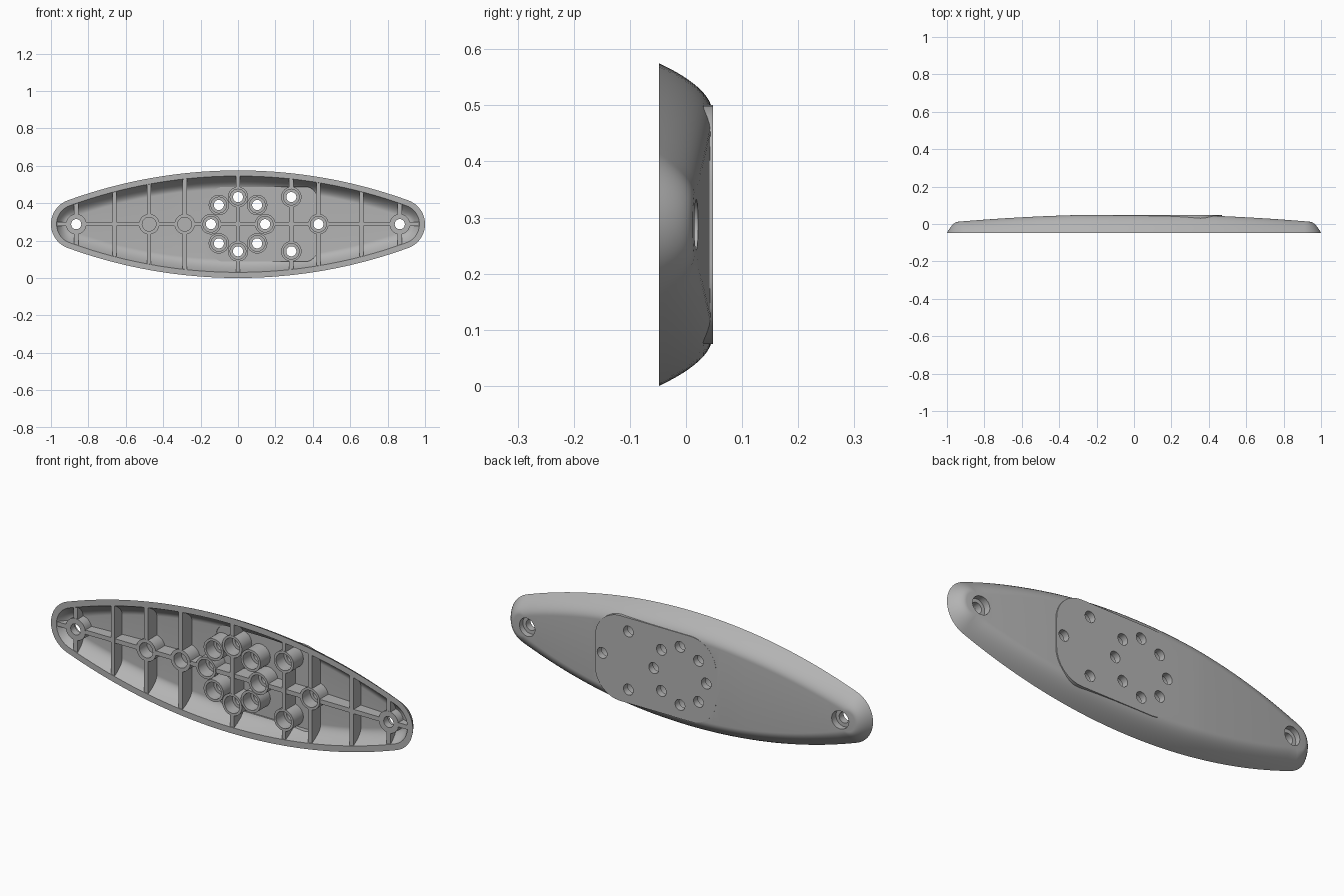
import bpy, bmesh
from math import sin, cos, pi, atan2, radians
from mathutils import Matrix, Vector

if "Cube" in bpy.data.objects:
    bpy.data.objects.remove(bpy.data.objects["Cube"])

MID = 0.2875                      # half height, also height of the long axis
FRONT, BACK = -0.048, 0.048
END_X, END_R = 0.865, 0.135       # rounded tips
SIDE_R = 2.664                    # long side arcs, tangent to the tips
TANGENT = atan2(SIDE_R - MID, END_X)

grey = bpy.data.materials.new("satin_grey")
grey.use_nodes = True
grey.diffuse_color = (0.45, 0.45, 0.45, 1)
grey.node_tree.nodes["Principled BSDF"].inputs["Base Color"].default_value = grey.diffuse_color


def finish(name, bm):
    bmesh.ops.recalc_face_normals(bm, faces=bm.faces)
    mesh = bpy.data.meshes.new(name)
    bm.to_mesh(mesh)
    bm.free()
    mesh.materials.append(grey)
    obj = bpy.data.objects.new(name, mesh)
    bpy.context.collection.objects.link(obj)
    return obj


def combine(target, tool, operation):
    tool.hide_render = True
    mod = target.modifiers.new(operation, 'BOOLEAN')
    mod.operation, mod.object, mod.solver = operation, tool, 'EXACT'
    bpy.context.view_layer.objects.active = target
    bpy.ops.object.modifier_apply(modifier=mod.name)
    bpy.data.objects.remove(tool)


def outline(angle, inset):
    """Point on the lens outline, moved inwards by inset."""
    if TANGENT < angle < pi - TANGENT:
        cx, cz, r = 0, MID - SIDE_R, SIDE_R
    else:
        cx, cz, r = (END_X if angle < pi / 2 else -END_X), 0, END_R
    return cx + (r - inset) * cos(angle), cz + (r - inset) * sin(angle)


def dome(name, inset, front, drop, roll):
    """Closed lens with a rolled edge and a gently bowed back."""
    tip = [TANGENT * i / 12 for i in range(13)]
    side = [TANGENT + (pi - 2 * TANGENT) * i / 40 for i in range(1, 40)]
    angles = tip + side + [pi - a for a in reversed(tip)]
    n = len(angles)
    bm = bmesh.new()
    rings = []
    steps = [i / 12 for i in range(13)]
    levels = [(0, front)] if front < FRONT else []
    levels += [(t, None) for t in steps]
    for t, flat in levels:
        upper, lower = [], []
        for i, a in enumerate(angles):
            width = roll * (0.65 + 0.35 * sin(a) ** 4)
            x, z = outline(a, inset + width * t)
            ridge = min(BACK - 0.0005, 0.052 - 0.045 * x * x) - drop
            y = FRONT + (ridge - FRONT) * (1 - (1 - t) ** 2) if flat is None else flat
            upper.append(bm.verts.new((x, y, MID + z)))
            at_tip = i in (0, n - 1)
            lower.append(upper[-1] if at_tip else bm.verts.new((x, y, MID - z)))
        rings.append((upper, lower))
    for (u0, l0), (u1, l1) in zip(rings, rings[1:]):
        for a, b in ((u0, u1), (l0, l1)):
            for i in range(n - 1):
                bm.faces.new((a[i], a[i + 1], b[i + 1], b[i]))
    up, low = rings[-1]
    for i in range(n - 1):
        corners = list(dict.fromkeys((up[i], up[i + 1], low[i + 1], low[i])))
        bm.faces.new(corners)
    up, low = rings[0]
    bm.faces.new(up + low[-2:0:-1])
    return finish(name, bm)


def pad(name, x0, x1, half, radius, y0, y1):
    """Rounded rectangle block."""
    bm = bmesh.new()
    verts = []
    for cx, cz, start in ((x1 - radius, half - radius, 0), (x0 + radius, half - radius, 90),
                          (x0 + radius, radius - half, 180), (x1 - radius, radius - half, 270)):
        for i in range(9):
            a = radians(start + 90 * i / 8)
            verts.append(bm.verts.new((cx + radius * cos(a), y0, MID + cz + radius * sin(a))))
    face = bm.faces.new(verts)
    moved = bmesh.ops.extrude_face_region(bm, geom=[face])["geom"]
    bmesh.ops.translate(bm, vec=(0, y1 - y0, 0),
                        verts=[v for v in moved if isinstance(v, bmesh.types.BMVert)])
    return finish(name, bm)


def pins(name, places, radius, y0, y1):
    bm = bmesh.new()
    for x, z in places:
        place = Matrix.Translation((x, (y0 + y1) / 2, MID + z)) @ Matrix.Rotation(pi / 2, 4, 'X')
        bmesh.ops.create_cone(bm, cap_ends=True, segments=32, radius1=radius, radius2=radius,
                              depth=y1 - y0, matrix=place)
    return finish(name, bm)


def bars(name, boxes, y0, y1):
    bm = bmesh.new()
    for x, width, height in boxes:
        place = Matrix.Translation((x, (y0 + y1) / 2, MID))
        bmesh.ops.create_cube(bm, size=1, matrix=place @ Matrix.Diagonal((width, y1 - y0, height, 1)))
    return finish(name, bm)


# Hole layout
ring = [(0.145 * cos(i * pi / 4), 0.145 * sin(i * pi / 4)) for i in range(8)]
screws = ring + [(0.285, 0.145), (0.285, -0.145), (0.43, 0)]
tips = [(END_X, 0), (-END_X, 0)]
blind = [(-0.475, 0), (-0.285, 0)]

# Outer shell with flat raised mounting pad on the back
body = dome("mounting_plate", 0, FRONT, 0, 0.09)
combine(body, pad("back_pad", -0.2, 0.47, 0.213, 0.14, 0, BACK), 'UNION')

# Hollow, less the ribs and bosses left standing in it
hollow = dome("hollow", 0.03, -0.06, 0.02, 0.07)
combine(hollow, pad("pad_pocket", -0.14, 0.42, 0.2, 0.06, 0, 0.031), 'UNION')
rib_x = (-END_X, -0.66, -0.475, -0.285, 0, 0.285, 0.43, 0.66, END_X)
combine(hollow, bars("cross_ribs", [(x, 0.022, 1) for x in rib_x], -0.046, 0.1), 'DIFFERENCE')
combine(hollow, bars("long_rib", [(0, 2.2, 0.022)], -0.045, 0.1), 'DIFFERENCE')
combine(hollow, pins("bosses", screws + tips + blind, 0.0545, -0.047, 0.1), 'DIFFERENCE')
combine(body, hollow, 'DIFFERENCE')

# Screw holes, front counterbores, blind sockets and back recesses at the tips
combine(body, pins("holes", screws + tips, 0.027, -0.2, 0.2), 'DIFFERENCE')
combine(body, pins("counterbores", screws, 0.042, -0.2, 0.015), 'DIFFERENCE')
combine(body, pins("sockets", blind, 0.037, -0.2, 0.012), 'DIFFERENCE')
combine(body, pins("tip_recesses", tips, 0.045, -0.012, 0.2), 'DIFFERENCE')

# Soft shading with crisp rib edges
bpy.ops.object.select_all(action='DESELECT')
body.select_set(True)
bpy.context.view_layer.objects.active = body
bpy.ops.object.shade_smooth_by_angle(angle=radians(30))
